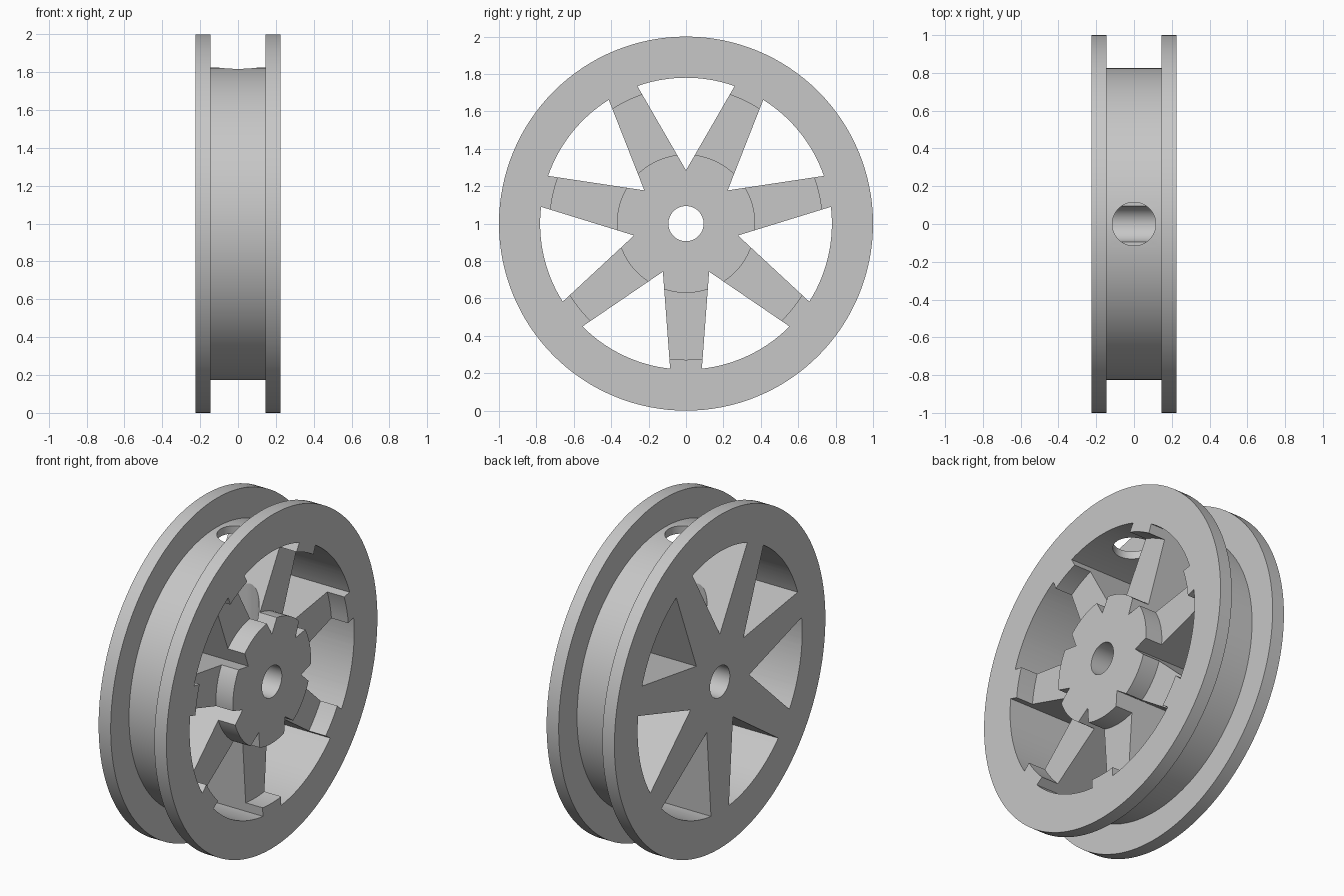
import bpy, bmesh
from math import sin, cos, asin, pi, tau, radians
from mathutils import Matrix, Vector

cube = bpy.data.objects.get("Cube")
if cube:
    bpy.data.objects.remove(cube, do_unlink=True)

HALF = 0.225          # half the wheel width
FLANGE = 0.145        # inner side of the flanges
SPOKE_FACE = 0.113    # recessed spoke surface
BORE, HUB, LIP, WINDOW, GROOVE, OUTER = 0.094, 0.37, 0.728, 0.78, 0.826, 1.0
APEX = 0.285          # inner corner of each window
SPOKES = 7
CENTRE = Vector((0, 0, 1))

grey = bpy.data.materials.new("plain grey")
grey.use_nodes = True
colour = (0.57, 0.57, 0.57, 1)
grey.diffuse_color = colour
grey.node_tree.nodes["Principled BSDF"].inputs["Base Color"].default_value = colour


def finish(bm, name):
    bmesh.ops.recalc_face_normals(bm, faces=bm.faces)
    mesh = bpy.data.meshes.new(name)
    bm.to_mesh(mesh)
    bm.free()
    mesh.materials.append(grey)
    obj = bpy.data.objects.new(name, mesh)
    bpy.context.collection.objects.link(obj)
    obj.location = CENTRE
    return obj


def lathe(name, profile, steps=128):
    """Turn a closed (x, radius) profile about the x axis."""
    bm = bmesh.new()
    verts = [bm.verts.new((x, 0, r)) for x, r in profile]
    edges = [bm.edges.new((v, verts[i - 1])) for i, v in enumerate(verts)]
    bmesh.ops.spin(bm, geom=verts + edges, cent=(0, 0, 0), axis=(1, 0, 0),
                   angle=tau, steps=steps)
    bmesh.ops.remove_doubles(bm, verts=bm.verts, dist=1e-4)
    return finish(bm, name)


def window_cutter():
    """Seven 60 degree wedges with rounded outer ends."""
    bm = bmesh.new()
    # angle from the wheel centre to the wedge's outer corner
    reach = radians(30) - asin(APEX * sin(radians(30)) / WINDOW)
    arc = [reach * (1 - i / 8) for i in range(17)]
    outline = [(0, APEX)] + [(WINDOW * sin(a), WINDOW * cos(a)) for a in arc]
    for k in range(SPOKES):
        turn = Matrix.Rotation(k * tau / SPOKES, 3, 'X')
        face = bm.faces.new([bm.verts.new(turn @ Vector((-0.4, y, z)))
                             for y, z in outline])
        out = bmesh.ops.extrude_face_region(bm, geom=[face])
        bmesh.ops.translate(bm, vec=(0.8, 0, 0), verts=[
            v for v in out["geom"] if isinstance(v, bmesh.types.BMVert)])
        # close the starting side of the prism
        if not face.is_valid or any(len(e.link_faces) < 2 for e in bm.edges):
            bmesh.ops.holes_fill(bm, edges=bm.edges, sides=0)
    return finish(bm, "window_cutter")


def access_cutter():
    """Upright drill from the axle centre through the top of the rim."""
    bm = bmesh.new()
    bmesh.ops.create_cone(bm, cap_ends=True, segments=64, radius1=0.115,
                          radius2=0.115, depth=1.2,
                          matrix=Matrix.Translation((0, 0, 0.6)))
    return finish(bm, "access_cutter")


# Solid turned wheel: bore, flanges, groove and recess ring
wheel = lathe("spoked_wheel", [
    (-HALF, BORE), (-HALF, OUTER), (-FLANGE, OUTER), (-FLANGE, GROOVE),
    (FLANGE, GROOVE), (FLANGE, OUTER), (HALF, OUTER), (HALF, LIP),
    (SPOKE_FACE, LIP), (SPOKE_FACE, HUB), (HALF, HUB), (HALF, BORE)])

# Cut the windows between the spokes and the access hole
bpy.ops.object.select_all(action='DESELECT')
wheel.select_set(True)
bpy.context.view_layer.objects.active = wheel
for cutter in (window_cutter(), access_cutter()):
    cutter.hide_render = True
    mod = wheel.modifiers.new("cut", 'BOOLEAN')
    mod.operation = 'DIFFERENCE'
    mod.solver = 'EXACT'
    mod.object = cutter
    bpy.ops.object.modifier_apply(modifier=mod.name)
    bpy.data.objects.remove(cutter, do_unlink=True)

bpy.ops.object.shade_smooth_by_angle(angle=radians(30))
